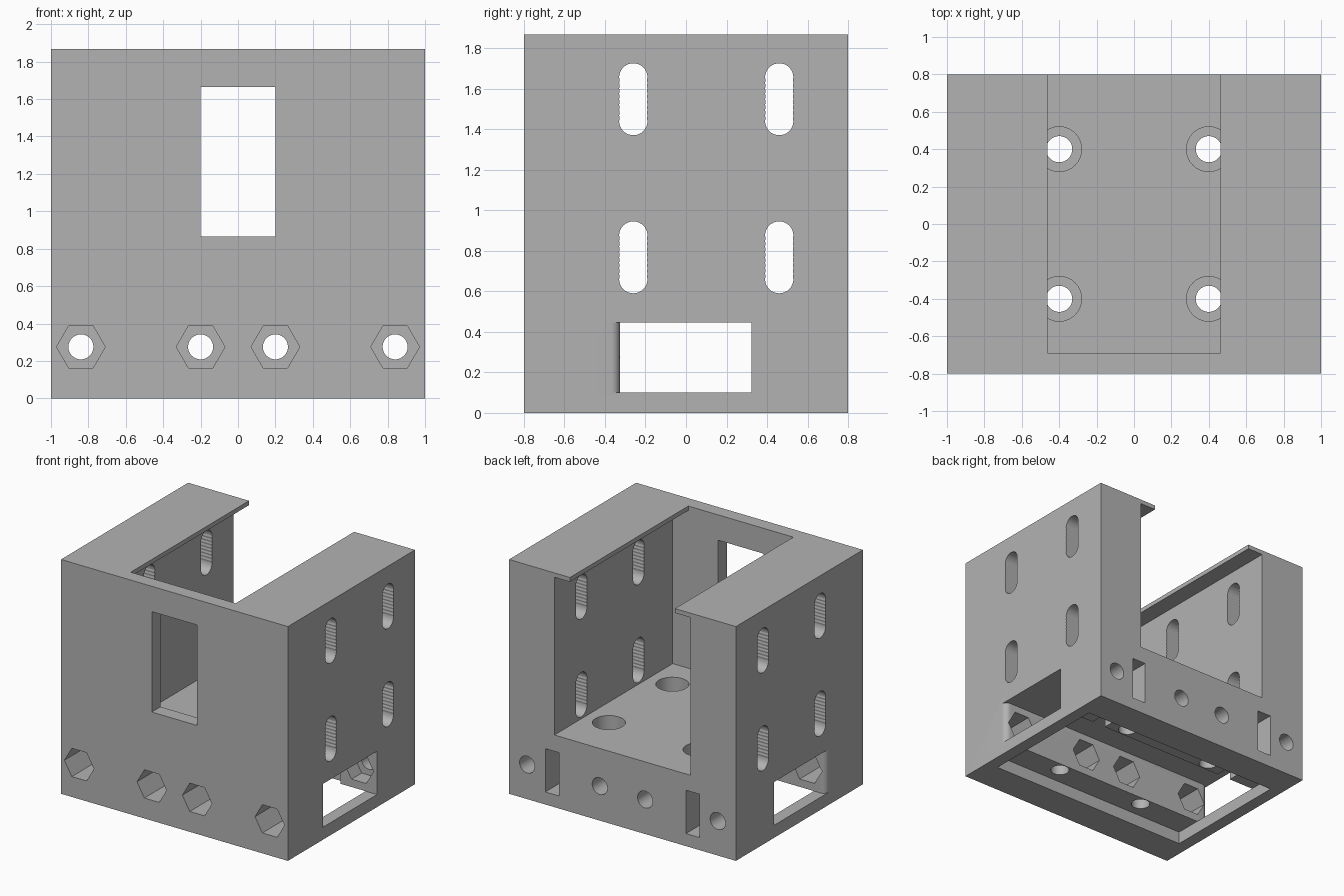
import bpy
import bmesh
from math import cos, sin, pi, radians

cube = bpy.data.objects.get("Cube")
if cube:
    bpy.data.objects.remove(cube, do_unlink=True)

grey = bpy.data.materials.new("plain grey")
grey.use_nodes = True
colour = (0.45, 0.45, 0.45, 1)
grey.diffuse_color = colour
grey.node_tree.nodes["Principled BSDF"].inputs["Base Color"].default_value = colour

HEIGHT = 1.867
PLACE = {"x": lambda u, v, w: (w, u, v),
         "y": lambda u, v, w: (u, w, v),
         "z": lambda u, v, w: (u, v, w)}


def rect(u0, u1, v0, v1):
    return [(u0, v0), (u1, v0), (u1, v1), (u0, v1)]


def ngon(u, v, r, sides):
    return [(u + r * cos(2 * pi * i / sides), v + r * sin(2 * pi * i / sides))
            for i in range(sides)]


def ribbed_slot(u, v0, v1, r, ribs=8):
    """Upright slot with round ends and finely ribbed straight sides."""
    low, high = v0 + r, v1 - r
    arc = [i * pi / 16 for i in range(17)]
    side = [((r - 0.003 if i % 2 else r), low + (high - low) * i / (2 * ribs))
            for i in range(1, 2 * ribs)]
    pts = [(u + r * cos(a), high + r * sin(a)) for a in arc]
    pts += [(u - d, v) for d, v in reversed(side)]
    pts += [(u - r * cos(a), low - r * sin(a)) for a in arc]
    pts += [(u + d, v) for d, v in side]
    return pts


def prisms(name, axis, lo, hi, outlines):
    """One object holding an extruded prism for every outline."""
    bm = bmesh.new()
    for pts in outlines:
        a = [bm.verts.new(PLACE[axis](u, v, lo)) for u, v in pts]
        b = [bm.verts.new(PLACE[axis](u, v, hi)) for u, v in pts]
        bm.faces.new(a)
        bm.faces.new(b[::-1])
        for i in range(len(pts)):
            j = (i + 1) % len(pts)
            bm.faces.new((a[j], a[i], b[i], b[j]))
    bmesh.ops.recalc_face_normals(bm, faces=bm.faces)
    mesh = bpy.data.meshes.new(name)
    bm.to_mesh(mesh)
    bm.free()
    mesh.materials.append(grey)
    obj = bpy.data.objects.new(name, mesh)
    bpy.context.collection.objects.link(obj)
    return obj


# Solid block
body = prisms("bracket_body", "z", 0, HEIGHT, [rect(-1, 1, -0.8, 0.8)])
bpy.context.view_layer.objects.active = body
body.select_set(True)


def cut(name, axis, lo, hi, outlines):
    cutter = prisms(name, axis, lo, hi, outlines)
    cutter.hide_render = True
    mod = body.modifiers.new(name, "BOOLEAN")
    mod.operation = "DIFFERENCE"
    mod.solver = "EXACT"
    mod.object = cutter
    bpy.ops.object.modifier_apply(modifier=name)
    bpy.data.objects.remove(cutter, do_unlink=True)


# Upper bay, open at the back, with thin lips left along the top
cut("bay", "z", 0.575, HEIGHT - 0.035, [rect(-0.6, 0.6, -0.69, 1)])
cut("top_opening", "z", 1.5, 2, [rect(-0.463, 0.463, -0.69, 1)])
cut("front_window", "y", -1, -0.5, [rect(-0.2, 0.2, 0.865, 1.665)])

# Slots through both side walls
cut("side_slots", "x", -1.2, 1.2,
    [ribbed_slot(y, z, z + 0.355, 0.07)
     for y in (-0.26, 0.46) for z in (0.59, 1.37)])

# Shallow recess underneath, and a cross channel with rounded front mouths
cut("bottom_recess", "z", -0.2, 0.1, [rect(-0.9, 0.9, -0.54, 0.54)])
R = 0.046
arc = [i * pi / 16 for i in range(9)]
right_mouth = [(1 - R + R * sin(a), -0.325 - R + R * cos(a)) for a in arc]
right_mouth.append((1.2, -0.325 - R))
left_mouth = [(-x, y) for x, y in reversed(right_mouth)]
cut("channel", "z", 0.1, 0.445,
    [left_mouth + right_mouth + [(1.2, 0.322), (-1.2, 0.322)]])

# Bolt rows: hexagonal from the front into the rear wall, then round
bolts = (-0.84, -0.2, 0.2, 0.84)
cut("hex_pockets", "y", -1, 0.45, [ngon(x, 0.275, 0.13, 6) for x in bolts])
cut("bolt_holes", "y", 0.3, 1, [ngon(x, 0.275, 0.067, 32) for x in bolts])
cut("rear_slots", "y", 0.25, 1,
    [rect(x - 0.06, x + 0.06, 0.1, 0.445) for x in (-0.62, 0.62)])

# Counterbored holes in the bay floor
corners = [(x, y) for x in (-0.4, 0.4) for y in (-0.4, 0.4)]
cut("floor_holes", "z", 0.05, 0.7, [ngon(x, y, 0.07, 32) for x, y in corners])
cut("counterbores", "z", 0.46, 0.7, [ngon(x, y, 0.12, 32) for x, y in corners])

bpy.ops.object.shade_smooth_by_angle(angle=radians(15))
